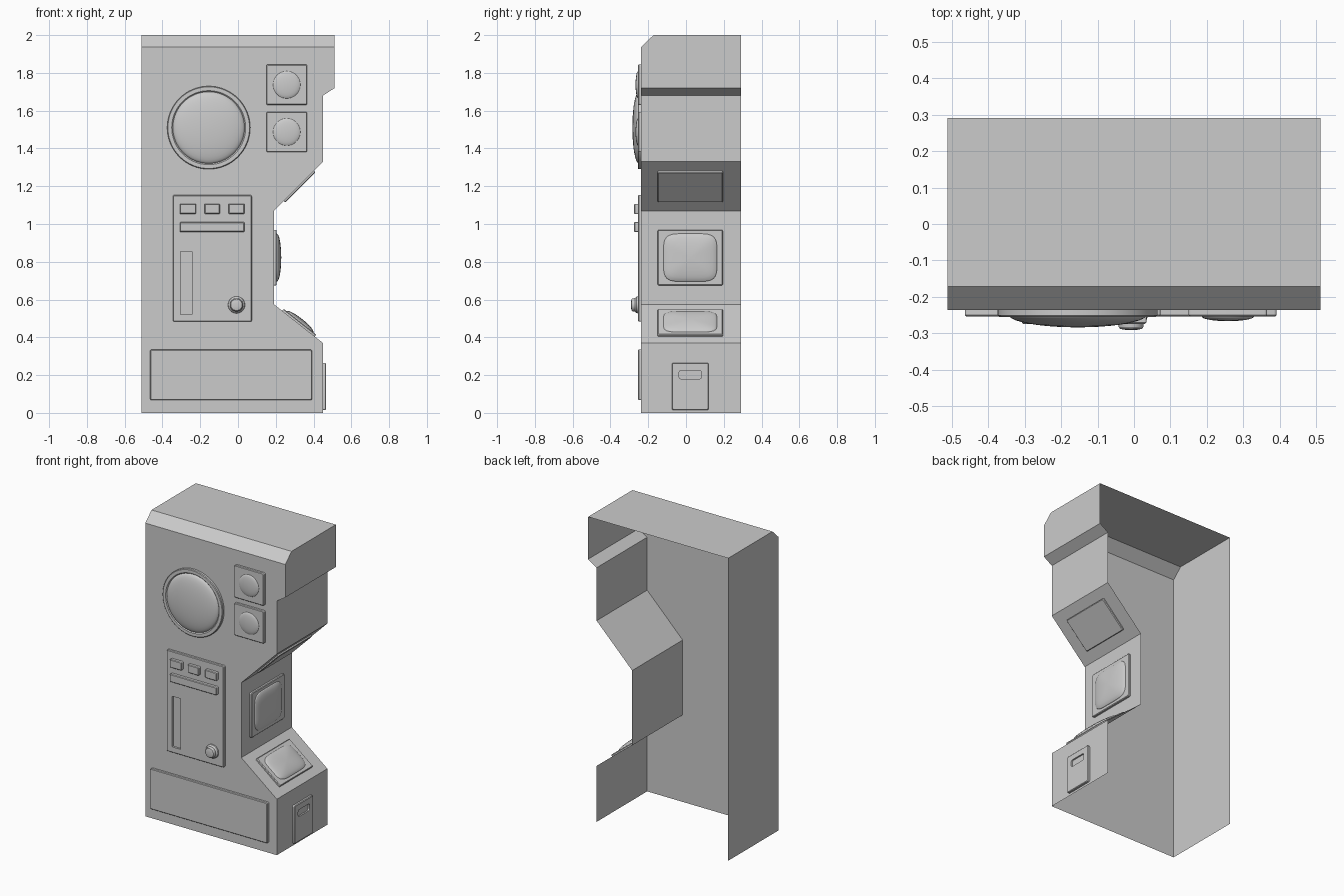
import bpy, bmesh, math
from mathutils import Vector, Matrix

if "Cube" in bpy.data.objects:
    bpy.data.objects.remove(bpy.data.objects["Cube"])

F, B = -0.237, 0.291          # front and back of the cabinet


def finish(name, bm, smooth=True):
    mesh = bpy.data.meshes.new(name)
    bm.to_mesh(mesh)
    bm.free()
    ob = bpy.data.objects.new(name, mesh)
    bpy.context.collection.objects.link(ob)
    if smooth:
        bpy.ops.object.select_all(action='DESELECT')
        ob.select_set(True)
        bpy.context.view_layer.objects.active = ob
        bpy.ops.object.shade_smooth_by_angle(angle=math.radians(30))
    return ob


def frame(origin, u, v):
    """Local axes: u = across, v = up along the surface, u x v = outward."""
    u, v = Vector(u), Vector(v).normalized()
    n = u.cross(v)
    m = Matrix((u, v, n)).transposed().to_4x4()
    m.translation = Vector(origin)
    return m


def rounded(w, h, r, cx=0, cy=0, seg=4):
    pts = []
    for i, (sx, sy) in enumerate([(1, 1), (-1, 1), (-1, -1), (1, -1)]):
        for k in range(seg + 1):
            a = math.pi / 2 * (i + k / seg)
            pts.append((cx + sx * (w / 2 - r) + r * math.cos(a),
                        cy + sy * (h / 2 - r) + r * math.sin(a)))
    return pts


def superellipse(a, b, e, n):
    pts = []
    for i in range(n):
        c, s = math.cos(2 * math.pi * i / n), math.sin(2 * math.pi * i / n)
        k = (abs(c) ** e + abs(s) ** e) ** (-1 / e)
        pts.append((a * c * k, b * s * k))
    return pts


def skin(bm, m, loops, cap=True):
    """Join outlines [(points, height)] into a wall, outward from base to top."""
    rings = [[bm.verts.new(m @ Vector((x, y, h))) for x, y in pts] for pts, h in loops]
    n = len(rings[0])
    for r0, r1 in zip(rings, rings[1:]):
        for i in range(n):
            j = (i + 1) % n
            bm.faces.new((r0[i], r0[j], r1[j], r1[i]))
    if cap:
        bm.faces.new(rings[-1])
    return rings


def loop_edges(bm, ring):
    return [bm.edges.get((ring[i - 1], ring[i])) for i in range(len(ring))]


def plate(name, m, w, h, t, r=0.008, bev=0.004, base=0.0, slot=None):
    """Raised plate with softened rim; slot = (w, h, cx, cy, r, depth) is a recess."""
    bm = bmesh.new()
    loops = [(rounded(w, h, r), base), (rounded(w, h, r), base + t - bev),
             (rounded(w - 2 * bev, h - 2 * bev, r - bev / 2), base + t)]
    rings = skin(bm, m, loops, cap=slot is None)
    if slot:
        sw, sh, cx, cy, sr, d = slot
        pts = rounded(sw, sh, sr, cx, cy)
        hole = skin(bm, m, [(pts, base + t), (pts, base + t - d)])
        n = m.to_3x3() @ Vector((0, 0, 1))
        bmesh.ops.triangle_fill(bm, use_beauty=True, normal=n,
                                edges=loop_edges(bm, rings[-1]) + loop_edges(bm, hole[0]))
        for f in bm.faces:      # outward fill, inward-facing recess walls
            f.normal_update()
        # recess walls were wound so they already face the opening
        bad = [f for f in bm.faces if f.normal.dot(n) < -0.5]
        bmesh.ops.reverse_faces(bm, faces=bad)
    return finish(name, bm)


def dome(name, m, a, b, base, height, e=2, n=48, steps=8, p=1.0):
    loops = []
    for k in range(steps + 1):
        t = math.pi / 2 * k / steps
        s = max(math.cos(t), 0.03)
        loops.append((superellipse(a * s, b * s, e, n), base + height * math.sin(t) ** p))
    bm = bmesh.new()
    skin(bm, m, loops)
    return finish(name, bm)


def turned(name, m, profile, cap, n=48):
    bm = bmesh.new()
    skin(bm, m, [(superellipse(r, r, 2, n), h) for r, h in profile], cap)
    return finish(name, bm)


def front(x, z):
    return frame((x, F, z), (1, 0, 0), (0, 0, 1))


def front_box(name, x0, x1, z0, z1, t, **kw):
    return plate(name, front((x0 + x1) / 2, (z0 + z1) / 2), x1 - x0, z1 - z0, t, **kw)


# Cabinet shell: open back and open bottom, chamfered top front edge
C = -0.172
outline = [(-.512, 0, F), (-.512, 1.938, F), (-.512, 2, C), (.512, 2, C), (.512, 1.938, F),
           (.512, 1.72, F), (.45, 1.68, F), (.45, 1.33, F), (.19, 1.07, F),
           (.19, .575, F), (.45, .37, F), (.45, 0, F)]
bm = bmesh.new()
fv = [bm.verts.new((x, y, z)) for x, z, y in outline]
bv = [bm.verts.new((x, B, z)) for x, z, y in outline]
for i in range(len(fv) - 1):
    bm.faces.new((fv[i], bv[i], bv[i + 1], fv[i + 1]))
bm.faces.new([fv[1], fv[2], fv[3], fv[4]])
bm.faces.new([v for i, v in enumerate(fv) if i not in (2, 3)])
bmesh.ops.recalc_face_normals(bm, faces=bm.faces)
if sum(f.normal.y * f.calc_area() for f in bm.faces) > 0:
    bmesh.ops.reverse_faces(bm, faces=bm.faces)
finish("cabinet_shell", bm, smooth=False)

# Front plates
T = 0.017
front_box("lower_front_panel", -.465, .392, .067, .335, T)
front_box("control_panel", -.345, .073, .483, 1.153, T,
          slot=(.062, .335, -.137, -.13, .004, .013))
for i, (x0, x1) in enumerate([(-.308, -.222), (-.177, -.096), (-.05, .034)]):
    front_box(f"button_{i + 1}", x0, x1, 1.053, 1.107, .021, base=T, r=.005)
front_box("display_bar", -.308, .034, .958, 1.01, .021, base=T, r=.005)

# Control knob
turned("control_knob", front(-.008, .572),
       [(.045, T), (.044, .025), (.035, .034), (.034, .046), (.03, .051),
        (.02, .0535), (.008, .054)], True, 32)

# Large round lens with its rim
big = front(-.155, 1.51)
turned("large_lens_rim", big, [(.22, 0), (.22, .014), (.216, .018), (.196, .018), (.19, .012)], False, 64)
dome("large_lens", big, .19, .19, .012, .035, n=64, steps=10)

# Two small lenses on square plates
for i, z in enumerate((1.737, 1.487)):
    m = front(.258, z)
    plate(f"small_lens_plate_{i + 1}", m, .216, .214, T)
    dome(f"small_lens_{i + 1}", m, .072, .072, T, .013, n=40)

# Side plates and screens
Y = (1, 0)
YC, YW = .0225, .345
upper = frame((.322, YC, 1.202), (0, 1, 0), (.26, 0, .26))
plate("upper_slope_panel", upper, YW, .227, .012)

middle = frame((.19, YC, .822), (0, 1, 0), (0, 0, 1))
plate("middle_screen_plate", middle, YW, .295, .015)
dome("middle_screen", middle, .142, .127, .015, .024, e=5, n=64)

lower = frame((.32, YC, .4725), (0, 1, 0), (-.26, 0, .205))
plate("lower_screen_plate", lower, YW, .22, .013)
dome("lower_screen", lower, .142, .09, .013, .018, e=5, n=64)

door = frame((.45, .0225, .14), (0, 1, 0), (0, 0, 1))
plate("side_door", door, .195, .25, .016, slot=(.118, .046, 0, .062, .012, .01))
